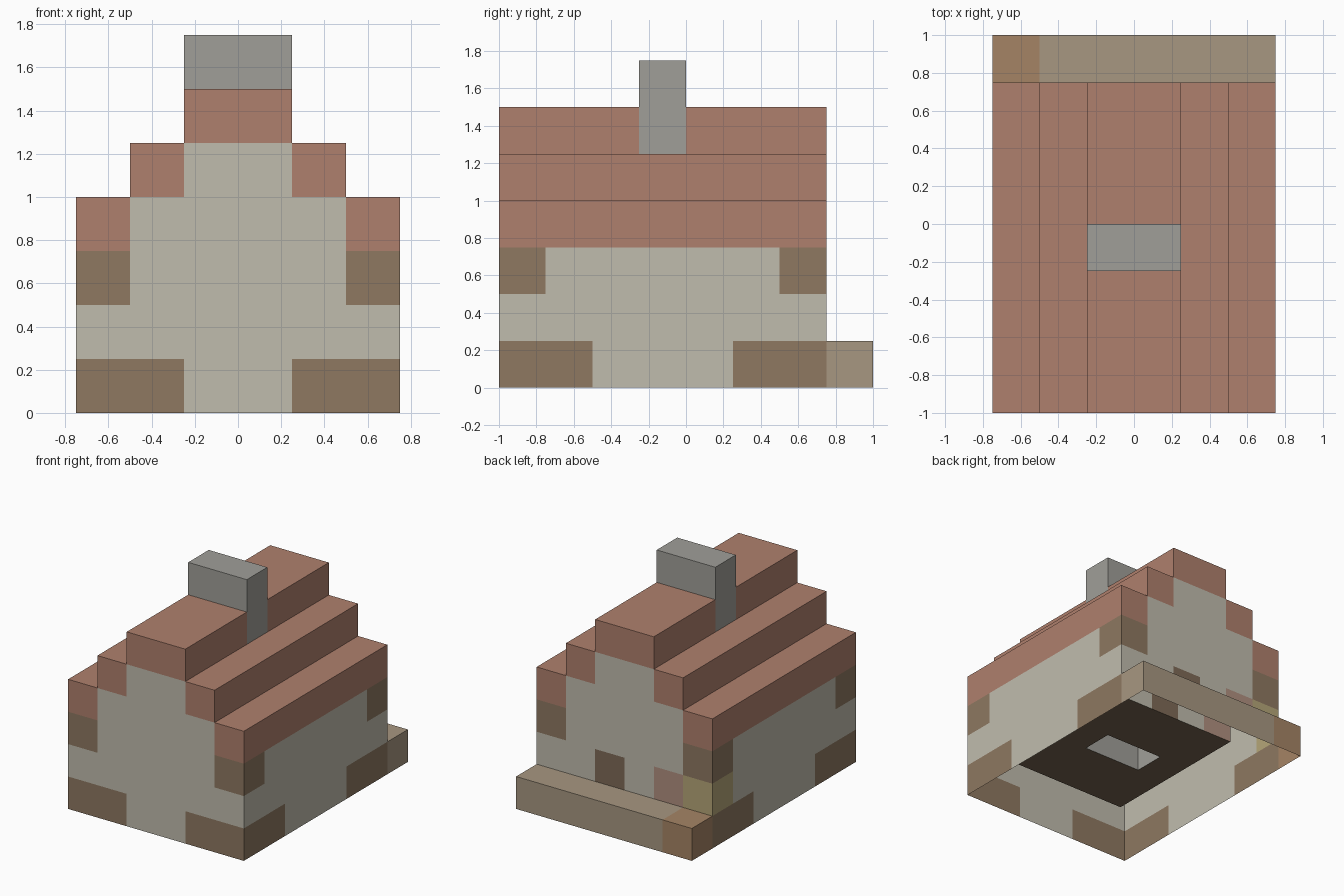
import bpy, bmesh
from mathutils import Vector

if "Cube" in bpy.data.objects:
    bpy.data.objects.remove(bpy.data.objects["Cube"])

S = 0.25                          # block size
ORIGIN = Vector((-0.75, -1.0, 0))
cells = {}                        # block position -> part name

COLORS = {
    "plaster_walls": "C0BCAE", "timber_corners": "8E7861", "roof": "AF806D",
    "chimney": "A09F99", "back_step": "A79781", "step_end": "A58465",
    "floor": "75644F", "door": "7E6A57", "clay_pot": "B09080", "hay_block": "B5A678",
}


def fill(part, xs, ys, zs):
    """Fill a box of blocks; each range is (first, last) inclusive, part None clears."""
    for x in range(xs[0], xs[1] + 1):
        for y in range(ys[0], ys[1] + 1):
            for z in range(zs[0], zs[1] + 1):
                if part:
                    cells[x, y, z] = part
                else:
                    cells.pop((x, y, z), None)


def linear(hex_color):
    c = [int(hex_color[i:i + 2], 16) / 255 for i in (0, 2, 4)]
    return [((v + 0.055) / 1.055) ** 2.4 for v in c] + [1.0]


# Plaster body with stepped gables, hollowed out inside
fill("plaster_walls", (0, 5), (0, 6), (0, 2))
fill("plaster_walls", (1, 4), (0, 6), (3, 3))
fill("plaster_walls", (2, 3), (0, 6), (4, 4))
fill(None, (1, 4), (1, 5), (1, 3))
fill(None, (2, 3), (1, 5), (4, 4))
fill("floor", (1, 4), (1, 5), (0, 0))

# Timber at the foot and the head of every corner
for x0, x1, xc in ((0, 1, 0), (4, 5, 5)):
    for y0, y1, yc in ((0, 1, 0), (5, 6, 6)):
        fill("timber_corners", (x0, x1), (yc, yc), (0, 0))
        fill("timber_corners", (xc, xc), (y0, y1), (0, 0))
        fill("timber_corners", (xc, xc), (yc, yc), (2, 2))

# Stepped roof, three courses mirrored left and right
for i in range(3):
    for x in (i, 5 - i):
        fill("roof", (x, x), (0, 6), (3 + i, 3 + i))

# Chimney running from the floor through the ridge
fill("chimney", (2, 3), (3, 3), (1, 6))

# Back wall details and the step
fill("door", (3, 3), (6, 6), (1, 1))
fill("clay_pot", (1, 1), (6, 6), (1, 1))
fill("hay_block", (0, 0), (6, 6), (1, 1))
fill("back_step", (1, 5), (7, 7), (0, 0))
fill("step_end", (0, 0), (7, 7), (0, 0))

# One object per part: only faces open to the air, underside left open
for part, color in COLORS.items():
    bm = bmesh.new()
    for cell, name in cells.items():
        if name != part:
            continue
        for axis in range(3):
            for side in (0, 1):
                near = list(cell)
                near[axis] += 2 * side - 1
                if tuple(near) in cells or near[2] < 0:
                    continue
                corners = []
                for a, b in ((0, 0), (1, 0), (1, 1), (0, 1)):
                    p = Vector(cell)
                    p[axis] += side
                    p[(axis + 1) % 3] += a
                    p[(axis + 2) % 3] += b
                    corners.append(bm.verts.new(ORIGIN + p * S))
                bm.faces.new(corners if side else corners[::-1])
    bmesh.ops.remove_doubles(bm, verts=bm.verts, dist=0.001)
    mesh = bpy.data.meshes.new(part)
    bm.to_mesh(mesh)
    bm.free()
    mat = bpy.data.materials.new(part)
    mat.diffuse_color = linear(color)
    mat.use_nodes = True
    mat.node_tree.nodes["Principled BSDF"].inputs["Base Color"].default_value = mat.diffuse_color
    mesh.materials.append(mat)
    bpy.context.collection.objects.link(bpy.data.objects.new(part, mesh))
